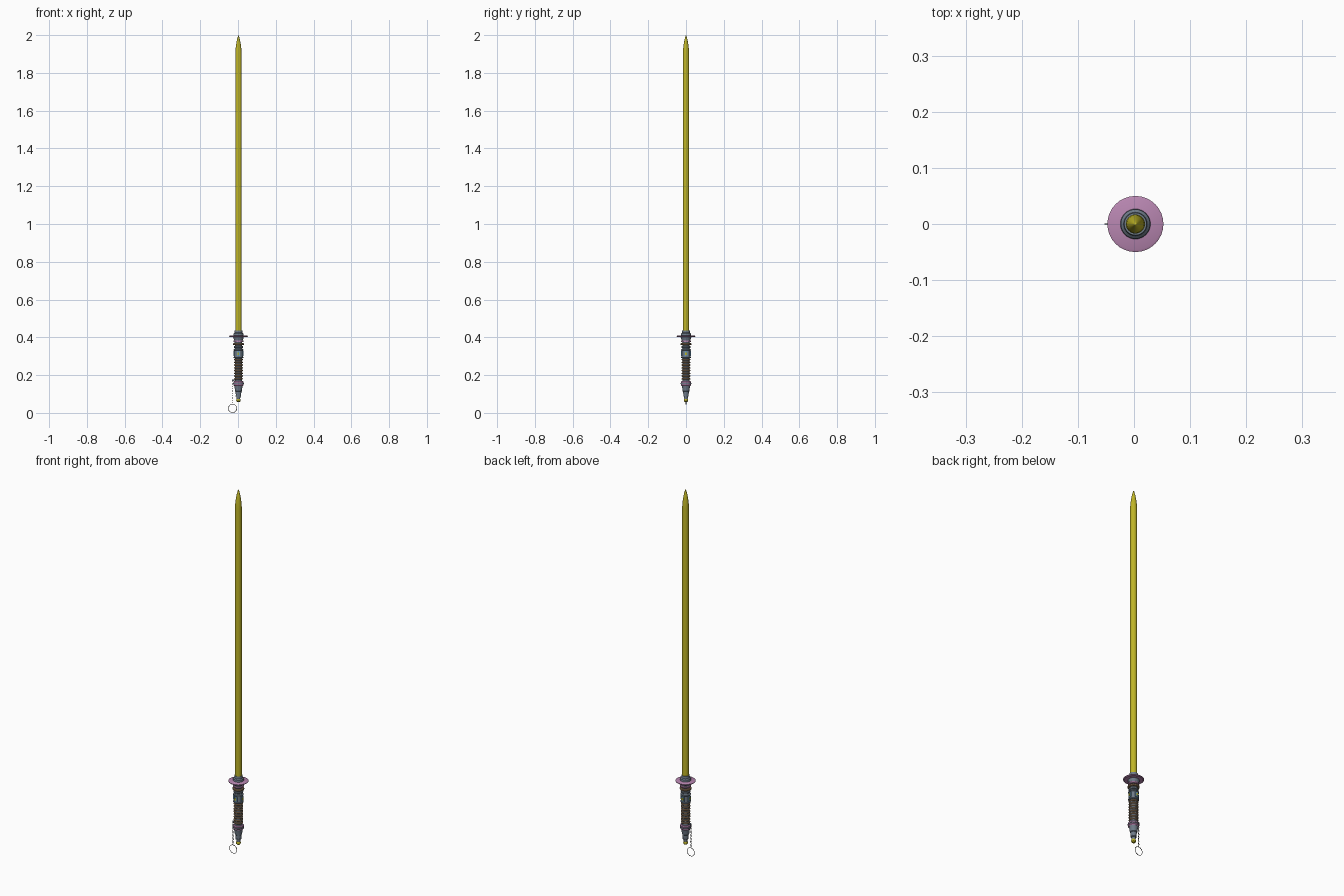
import bpy, bmesh, math
from mathutils import Matrix, Vector

if "Cube" in bpy.data.objects:
    bpy.data.objects.remove(bpy.data.objects["Cube"])

AX = 0.0025      # x of the sword axis (the hanging ring shifts the bounds)
RX = -0.029      # x of the chain and ring


def material(name, rgb):
    m = bpy.data.materials.new(name)
    m.diffuse_color = (*rgb, 1)
    m.use_nodes = True
    m.node_tree.nodes["Principled BSDF"].inputs["Base Color"].default_value = m.diffuse_color
    return m


GOLD = material("blade_gold", (0.52, 0.46, 0.02))
PURPLE = material("guard_purple", (0.48, 0.24, 0.44))
STEEL = material("dark_steel", (0.16, 0.20, 0.25))
BRONZE = material("bronze", (0.30, 0.19, 0.10))
BLUE = material("button_blue", (0.15, 0.32, 0.48))
BLACK = material("chain_black", (0.03, 0.03, 0.03))


def finish(name, bm, mat):
    bmesh.ops.recalc_face_normals(bm, faces=bm.faces)
    me = bpy.data.meshes.new(name)
    bm.to_mesh(me)
    bm.free()
    ob = bpy.data.objects.new(name, me)
    bpy.context.collection.objects.link(ob)
    me.materials.append(mat)
    bpy.ops.object.select_all(action='DESELECT')
    ob.select_set(True)
    bpy.context.view_layer.objects.active = ob
    bpy.ops.object.shade_smooth_by_angle(angle=math.radians(35))
    return ob


def lathe(name, profile, mat, n=32):
    """Revolve (radius, z) points around the sword axis."""
    bm = bmesh.new()
    vs = [bm.verts.new((AX + r, 0, z)) for r, z in profile]
    es = [bm.edges.new(p) for p in zip(vs, vs[1:])]
    bmesh.ops.spin(bm, geom=vs + es, cent=(AX, 0, 0), axis=(0, 0, 1),
                   angle=2 * math.pi, steps=n, use_duplicate=False)
    bmesh.ops.remove_doubles(bm, verts=bm.verts, dist=1e-5)
    return finish(name, bm, mat)


def band(name, z0, z1, r, mat, bevel=0.002):
    b = min(bevel, (z1 - z0) / 3)
    return lathe(name, [(0, z0), (r - b, z0), (r, z0 + b), (r, z1 - b),
                        (r - b, z1), (0, z1)], mat)


def torus(name, loc, R, r, mat, sz=1.0, turn=0.0, n=16, k=6):
    """Upright ring in the xz plane, stretched along z and turned about z."""
    bm = bmesh.new()
    rot = Matrix.Rotation(turn, 3, 'Z')
    grid = []
    for i in range(n):
        a = 2 * math.pi * i / n
        row = []
        for j in range(k):
            b = 2 * math.pi * j / k
            d = R + r * math.cos(b)
            p = Vector((d * math.cos(a), r * math.sin(b), d * math.sin(a) * sz))
            row.append(bm.verts.new(rot @ p + Vector(loc)))
        grid.append(row)
    for i in range(n):
        for j in range(k):
            i2, j2 = (i + 1) % n, (j + 1) % k
            bm.faces.new((grid[i][j], grid[i2][j], grid[i2][j2], grid[i][j2]))
    return finish(name, bm, mat)


def box(name, angle, dist, z, size, mat):
    """Box set on the hilt surface, facing outward at the given angle."""
    bm = bmesh.new()
    bmesh.ops.create_cube(bm, size=1)
    m = (Matrix.Translation((AX, 0, z)) @ Matrix.Rotation(angle, 4, 'Z')
         @ Matrix.Translation((dist, 0, 0)) @ Matrix.Diagonal((*size, 1)))
    bmesh.ops.transform(bm, matrix=m, verts=bm.verts)
    return finish(name, bm, mat)


# Blade with pointed tip
lathe("blade", [(0, 0.41), (0.017, 0.41), (0.017, 1.90), (0.0155, 1.925),
                (0.0125, 1.95), (0.008, 1.975), (0.003, 1.994), (0, 2.0)], GOLD)

# Collar and disc guard
lathe("blade_collar", [(0.017, 0.437), (0.020, 0.437), (0.021, 0.425),
                       (0.026, 0.420), (0.027, 0.408), (0, 0.408)], STEEL)
lathe("guard", [(0, 0.400), (0.046, 0.401), (0.050, 0.404), (0.050, 0.407),
                (0.046, 0.409), (0, 0.410)], PURPLE)

# Stepped neck under the guard
lathe("neck", [(0, 0.335), (0.019, 0.335), (0.020, 0.38), (0.027, 0.394),
               (0.028, 0.401), (0, 0.401)], STEEL)
for i, (z, r) in enumerate([(0.380, 0.027), (0.365, 0.029), (0.350, 0.024)]):
    band(f"neck_ring_{i}", z - 0.006, z + 0.004, r, (PURPLE, BRONZE, STEEL)[i])

# Control section with buttons
band("control_section", 0.288, 0.340, 0.023, STEEL, 0.003)
band("control_ring_low", 0.290, 0.297, 0.026, STEEL)
band("control_ring_high", 0.330, 0.337, 0.026, STEEL)
for i in range(4):
    a = i * math.pi / 2
    box(f"button_plate_{i}", a, 0.022, 0.3135, (0.007, 0.018, 0.026), BLUE)
    box(f"button_{i}", a, 0.0255, 0.3135, (0.004, 0.008, 0.012), GOLD)

# Ribbed grip
band("grip_core", 0.165, 0.292, 0.0195, STEEL)
for i in range(8):
    z = 0.176 + i * 0.0145
    band(f"grip_rib_{i}", z, z + 0.009, 0.0235, BRONZE, 0.003)

# Lower band and tapered pommel
band("lower_band", 0.143, 0.168, 0.027, PURPLE, 0.004)
band("lower_band_groove", 0.152, 0.159, 0.0285, STEEL)
lathe("pommel", [(0, 0.072), (0.009, 0.072), (0.010, 0.090), (0.014, 0.092),
                 (0.015, 0.112), (0.018, 0.115), (0.020, 0.132),
                 (0.023, 0.145), (0, 0.145)], STEEL)
band("pommel_ring", 0.086, 0.093, 0.0145, STEEL)
lathe("pommel_cap", [(0, 0.058), (0.007, 0.058), (0.011, 0.062), (0.012, 0.068),
                     (0.010, 0.074), (0, 0.075)], GOLD)

# Chain lug, chain and hanging ring
box("chain_lug", math.pi, 0.028, 0.174, (0.012, 0.008, 0.008), STEEL)
links = 14
for i in range(links):
    z = 0.171 - i * (0.171 - 0.051) / (links - 1)
    torus(f"chain_link_{i}", (RX, 0, z), 0.0030, 0.0010, BLACK, 1.6,
          (i % 2) * math.pi / 2, 10, 5)
torus("hanging_ring", (RX, 0, 0.0235), 0.0222, 0.0013, BLACK, 1.0, 0, 40, 6)
